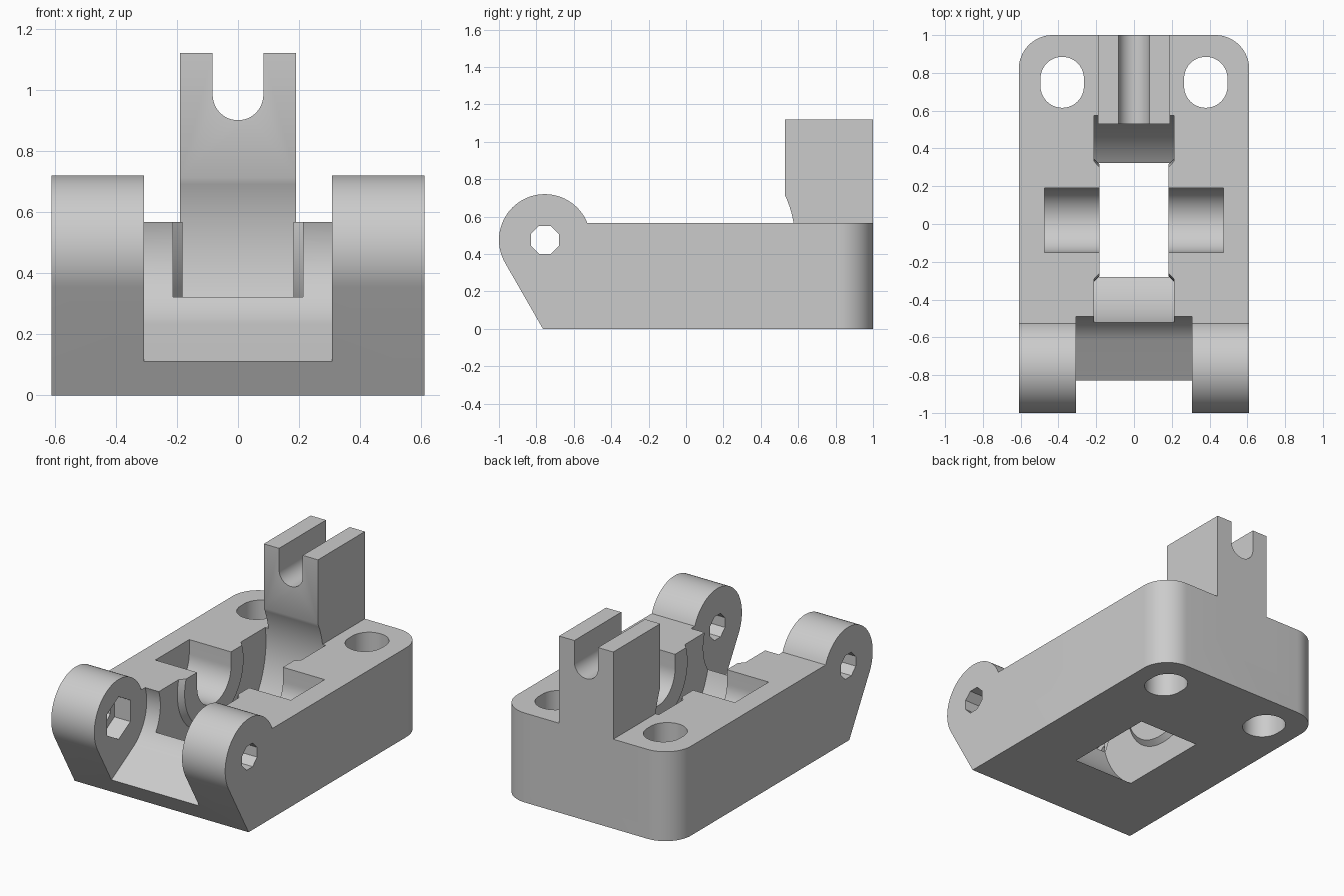
import bpy
import bmesh
from math import sin, cos, radians, pi

cube = bpy.data.objects.get("Cube")
if cube:
    bpy.data.objects.remove(cube)

grey = bpy.data.materials.new("plain grey")
grey.use_nodes = True
COLOR = (0.6, 0.6, 0.6, 1)
grey.diffuse_color = COLOR
grey.node_tree.nodes["Principled BSDF"].inputs["Base Color"].default_value = COLOR

PIVOT = (-0.755, 0.475)   # y, z of the front hinge bores
AXLE = (0.02, 0.475)      # y, z of the wheel axle
TOP = 0.567
HALF = 0.61


def arc(center, r, a0, a1, n):
    """Points on an arc, angles in degrees, both ends included."""
    steps = [radians(a0 + (a1 - a0) * i / n) for i in range(n + 1)]
    return [(center[0] + r * cos(a), center[1] + r * sin(a)) for a in steps]


def make_object(name, bm):
    bmesh.ops.recalc_face_normals(bm, faces=bm.faces)
    mesh = bpy.data.meshes.new(name)
    bm.to_mesh(mesh)
    bm.free()
    mesh.materials.append(grey)
    obj = bpy.data.objects.new(name, mesh)
    bpy.context.collection.objects.link(obj)
    return obj


def prism(name, points, axis, lo, hi, bevel_back=0):
    """Extrude a 2D outline along one axis."""
    place = {"x": lambda p, t: (t, p[0], p[1]),
             "y": lambda p, t: (p[0], t, p[1]),
             "z": lambda p, t: (p[0], p[1], t)}[axis]
    bm = bmesh.new()
    ends = [[bm.verts.new(place(p, t)) for p in points] for t in (lo, hi)]
    for ring in ends:
        bm.faces.new(ring)
    n = len(points)
    for i in range(n):
        j = (i + 1) % n
        bm.faces.new((ends[0][i], ends[0][j], ends[1][j], ends[1][i]))
    if bevel_back:
        edges = [e for e in bm.edges if all(v.co.y > 0.99 for v in e.verts)
                 and abs(e.verts[0].co.z - e.verts[1].co.z) > 0.1]
        bmesh.ops.bevel(bm, geom=edges, offset=bevel_back, segments=16,
                        profile=0.5, affect="EDGES")
    return make_object(name, bm)


def lathe_x(name, profile, center, n):
    """Closed solid of revolution about an x axis, from (x, radius) pairs."""
    bm = bmesh.new()
    rings = [[bm.verts.new((x, center[0] + r * cos(2 * pi * i / n),
                            center[1] + r * sin(2 * pi * i / n)))
              for i in range(n)] for x, r in profile]
    bm.faces.new(rings[0])
    bm.faces.new(rings[-1])
    for a, b in zip(rings, rings[1:]):
        for i in range(n):
            j = (i + 1) % n
            bm.faces.new((a[i], a[j], b[j], b[i]))
    return make_object(name, bm)


def combine(target, tool, operation):
    mod = target.modifiers.new(operation.lower(), "BOOLEAN")
    mod.operation = operation
    mod.solver = "EXACT"
    mod.object = tool
    bpy.context.view_layer.objects.active = target
    bpy.ops.object.modifier_apply(modifier=mod.name)
    bpy.data.objects.remove(tool)


# Block with round hinge nose and rounded back corners
outline = [(-0.765, 0), (1, 0), (1, TOP)] + arc(PIVOT, 0.245, 22, 210, 40)
body = prism("bracket_body", outline, "x", -HALF, HALF, bevel_back=0.18)

# Upright post with a U-shaped notch
notch = [(0.19, 0.3), (0.19, 1.12), (0.083, 1.12)] + arc((0, 0.983), 0.083, 0, -180, 24)
post = prism("post", notch + [(-0.083, 1.12), (-0.19, 1.12), (-0.19, 0.3)], "y", 0.53, 1)
combine(body, post, "UNION")

# Hinge gap between the two lugs
gap = [(-1.1, -0.044)] + arc(PIVOT, 0.28, -60, 30, 24) + [(-0.51, 0.9), (-1.1, 0.9)]
cutters = [prism("hinge_gap", gap, "x", -0.308, 0.308)]

# Wheel pocket, leaving a conical boss on each side
half_wheel = [(0.182, 0.295), (0.212, 0.325), (0.212, 0.563)]
wheel = [(-x, r) for x, r in half_wheel] + half_wheel[::-1]
cutters.append(lathe_x("wheel_pocket", wheel, AXLE, 96))

# Axle trough, open at the top
trough = arc(AXLE, 0.17, 180, 360, 32) + [(AXLE[0] + 0.17, 0.7), (AXLE[0] - 0.17, 0.7)]
cutters.append(prism("axle_trough", trough, "x", -0.475, 0.475))

# Octagonal hinge bore and hexagonal nut recess in one lug
cutters.append(prism("hinge_bore", arc(PIVOT, 0.081, 22.5, 337.5, 7), "x", -0.7, 0.7))
cutters.append(prism("nut_recess", arc(PIVOT, 0.135, 30, 330, 5), "x", -0.42, -0.25))

# Oval mounting holes
for side in (-1, 1):
    x = side * 0.38
    oval = arc((x, 0.77), 0.115, 0, 180, 20) + arc((x, 0.73), 0.115, 180, 360, 20)
    cutters.append(prism("mounting_hole", oval, "z", -0.1, 0.8))

for cutter in cutters:
    combine(body, cutter, "DIFFERENCE")

for other in bpy.context.selected_objects:
    other.select_set(False)
body.select_set(True)
bpy.context.view_layer.objects.active = body
bpy.ops.object.shade_smooth_by_angle(angle=radians(25))
